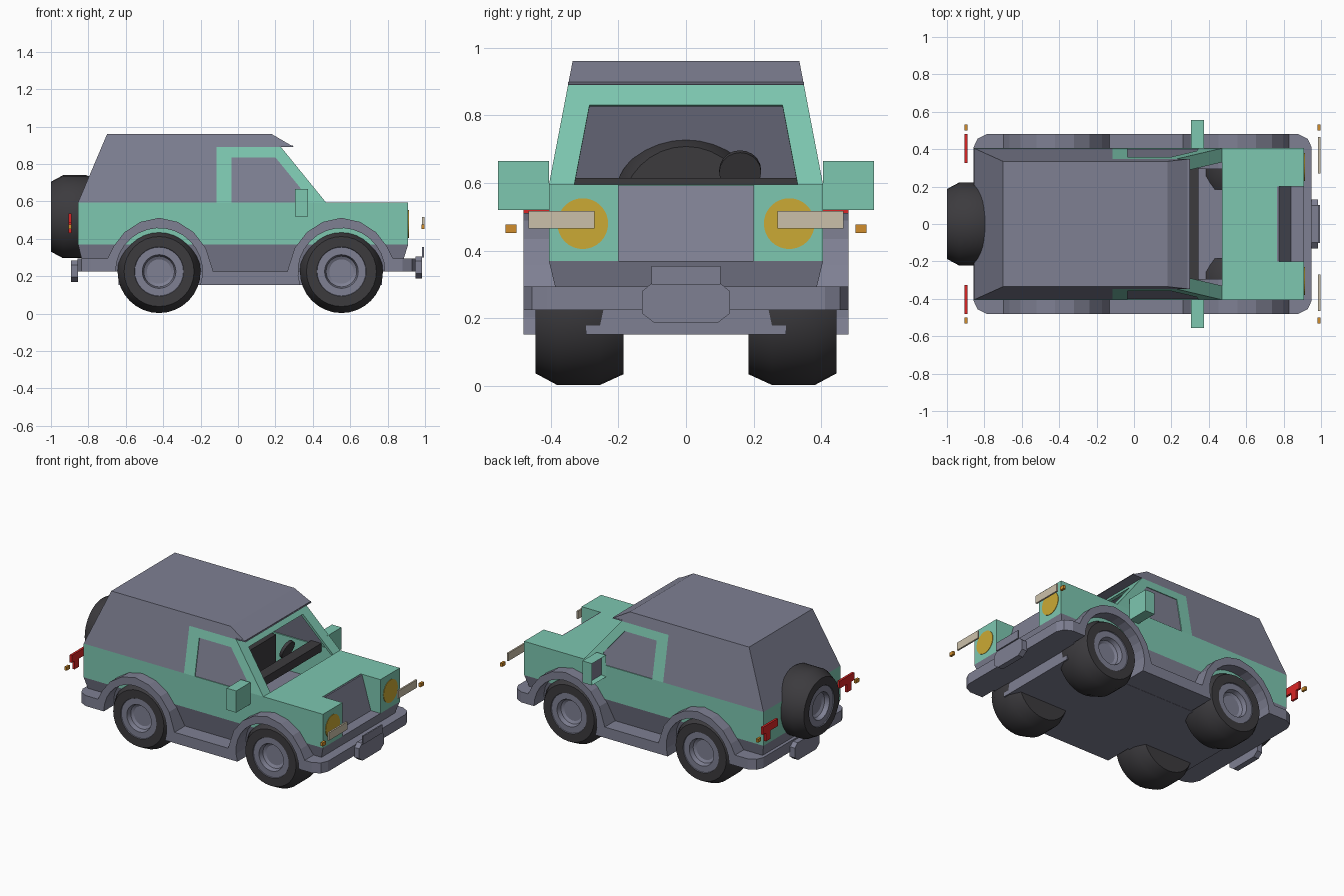
import bpy, bmesh
from math import sin, cos, pi, radians
from mathutils import Vector, Matrix

if "Cube" in bpy.data.objects:
    bpy.data.objects.remove(bpy.data.objects["Cube"])


def material(name, r, g, b):
    m = bpy.data.materials.new(name)
    m.use_nodes = True
    m.diffuse_color = (r, g, b, 1)
    m.node_tree.nodes["Principled BSDF"].inputs["Base Color"].default_value = (r, g, b, 1)
    return m


GREEN = material("mint green", .205, .57, .435)
GREY = material("slate grey", .21, .215, .29)
RUBBER = material("dark rubber", .045, .043, .048)
GOLD = material("headlight gold", .60, .40, .035)
BEIGE = material("lamp beige", .60, .53, .40)
ORANGE = material("signal orange", .64, .27, .025)
RED = material("tail red", .70, .018, .018)


def finish(name, bm, mats, smooth=False):
    bmesh.ops.recalc_face_normals(bm, faces=bm.faces)
    me = bpy.data.meshes.new(name)
    bm.to_mesh(me)
    bm.free()
    for m in mats:
        me.materials.append(m)
    if smooth:
        me.shade_smooth()
        me.set_sharp_from_angle(angle=radians(30))
    o = bpy.data.objects.new(name, me)
    bpy.context.collection.objects.link(o)
    return o


def prism(name, pts, offset, mat, smooth=False):
    """Polygon pushed along an offset into a closed solid."""
    bm = bmesh.new()
    off = Vector(offset)
    a = [bm.verts.new(p) for p in pts]
    b = [bm.verts.new(Vector(p) + off) for p in pts]
    bm.faces.new(a)
    bm.faces.new(b[::-1])
    for i in range(len(a)):
        j = (i + 1) % len(a)
        bm.faces.new((a[i], b[i], b[j], a[j]))
    return finish(name, bm, [mat], smooth)


def box(name, x, y, z, mat):
    pts = [(x[0], y[0], z[0]), (x[1], y[0], z[0]), (x[1], y[1], z[0]), (x[0], y[1], z[0])]
    return prism(name, pts, (0, 0, z[1] - z[0]), mat)


def side(s, y0, y1):
    return sorted((s * y0, s * y1))


def wheel(name, centre, turn):
    """Lathe a tyre and hub around z, then turn the axis outward."""
    profile = [(0, 0), (.19, 0), (.222, .07), (.222, .195), (.187, .26), (.132, .26),
               (.13, .255), (.09, .255), (.082, .225), (.065, .215), (0, .215)]
    bm = bmesh.new()
    n = 32
    rings = []
    for r, h in profile:
        count = n if r else 1
        rings.append([bm.verts.new((r * cos(2 * pi * i / n), r * sin(2 * pi * i / n), h))
                      for i in range(count)])
    for k, (a, b) in enumerate(zip(rings, rings[1:])):
        for i in range(n):
            j = (i + 1) % n
            quad = [a[i % len(a)], a[j % len(a)], b[j % len(b)], b[i % len(b)]]
            f = bm.faces.new(list(dict.fromkeys(quad)))
            f.material_index = 1 if k > 4 else 0
    o = finish(name, bm, [RUBBER, GREY], True)
    o.matrix_world = Matrix.Translation(centre) @ turn


# Wheels
FRONT_X, REAR_X, AXLE = .553, -.422, .225
for s, label in ((1, "left"), (-1, "right")):
    for x, end in ((FRONT_X, "front"), (REAR_X, "rear")):
        wheel(f"{end}_{label}_wheel", (x, s * .185, AXLE), Matrix.Rotation(-s * pi / 2, 4, "X"))
wheel("spare_wheel", (-.74, 0, .518), Matrix.Rotation(-pi / 2, 4, "Y"))

# Underbody and tapered skirt
box("underbody", (-.64, .77), (-.295, .295), (.152, .24), GREY)
bm = bmesh.new()
bmesh.ops.create_cube(bm, size=1)
for v in bm.verts:
    top = v.co.z > 0
    x = (.91 if top else .865) if v.co.x > 0 else (-.855 if top else -.82)
    y = .405 if top else .37
    v.co = (x, y if v.co.y > 0 else -y, .37 if top else .225)
finish("skirt", bm, [GREY])

# Lower body: sides, tail and bonnet with a sloped grille notch
for s in (1, -1):
    box("body_side", (-.855, .47), side(s, .385, .405), (.37, .595), GREEN)
    box("bonnet_side", (.47, .91), side(s, .2, .405), (.37, .595), GREEN)
box("tailgate", (-.855, -.835), (-.385, .385), (.37, .595), GREEN)
box("bonnet_middle", (.47, .765), (-.2, .2), (.37, .595), GREEN)
prism("grille", [(.765, -.2, .37), (.765, -.2, .592), (.775, -.2, .592), (.84, -.2, .37)],
      (0, .4, 0), GREY)


# Cabin shell with leaning sides
def lean(x, z, s):
    return (x, s * (.405 - .192 * (z - .595)), z)


BELT, RAIL, TOP = .595, .89, .96
shell = [(-.855, BELT), (-.115, BELT), (-.115, RAIL), (.30, RAIL), (.18, TOP), (-.70, TOP)]
door = [(-.115, BELT), (-.115, RAIL), (.23, RAIL), (.47, BELT), (.345, BELT),
        (.335, .67), (.20, .835), (-.035, .835), (-.035, BELT)]
pane = [(-.04, BELT), (-.04, .84), (.205, .84), (.35, .67), (.35, BELT)]
for s in (1, -1):
    prism("cabin_side", [lean(x, z, s) for x, z in shell], (0, -s * .015, 0), GREY)
    prism("door_frame", [lean(x, z, s) for x, z in door], (0, -s * .015, 0), GREEN)
    glass = prism("side_window", [lean(x, z, s) for x, z in pane], (0, -s * .007, 0), GREY)
    glass.location.y = -s * .005


def span(a, b):
    return [lean(*a, 1), lean(*b, 1), lean(*b, -1), lean(*a, -1)]


prism("cabin_back", span((-.855, BELT), (-.70, TOP)), (.015, 0, -.003), GREY)
prism("roof", span((-.70, TOP), (.18, TOP)), (0, 0, -.015), GREY)
prism("roof_visor", span((.18, TOP), (.30, RAIL)), (-.02, 0, 0), GREY)
prism("visor_underside", span((.22, RAIL), (.295, RAIL)), (0, 0, .008), GREY)

# Windscreen frame, open in the middle
screen = [(.405, BELT), (.348, RAIL), (-.348, RAIL), (-.405, BELT),
          (-.33, BELT), (-.285, .83), (.285, .83), (.33, BELT)]
prism("windscreen_frame", [(.47 - .8136 * (z - BELT), y, z) for y, z in screen],
      (-.02, 0, -.004), GREEN)

# Interior
box("dashboard", (.27, .345), (-.385, .385), (.56, .615), RUBBER)
box("seat_bench", (-.05, .03), (-.36, .36), (.37, .60), RUBBER)
bm = bmesh.new()
bmesh.ops.create_cone(bm, cap_ends=True, segments=20, radius1=.062, radius2=.062, depth=.02)
steering = finish("steering_wheel", bm, [RUBBER], True)
steering.matrix_world = Matrix.Translation((.25, .16, .635)) @ Matrix.Rotation(radians(-70), 4, "Y")

# Wheel arches joined by the sill
ARCH = [(-.275, .295), (-.243, .36), (-.185, .435), (-.10, .49), (0, .512),
        (.10, .49), (.185, .435), (.25, .35), (.29, .225)]


def opening(cx, start, end):
    return [(cx + .232 * cos(radians(start + (end - start) * i / 16)),
             AXLE + .232 * sin(radians(start + (end - start) * i / 16))) for i in range(17)]


trim = [(REAR_X - .275, AXLE)] + [(REAR_X + x, z) for x, z in ARCH]
trim += [(FRONT_X - x, z) for x, z in reversed(ARCH)] + [(FRONT_X + .275, AXLE)]
trim += opening(FRONT_X, 0, 198) + opening(REAR_X, -18, 180)
for s in (1, -1):
    prism("arch_trim", [(x, s * .295, z) for x, z in trim], (0, s * .185, 0), GREY)


# Bumpers with rounded corners, each carrying an octagonal plate
def bumper(name, inner, outer, chamfer):
    half = [(inner, .48), (outer - chamfer, .48), (outer - chamfer * .3, .455), (outer, .41)]
    loop = half + [(x, -y) for x, y in reversed(half)]
    prism(name, [(x, y, AXLE) for x, y in loop], (0, 0, .07), GREY)


bumper("front_bumper", .80, .95, .07)
bumper("rear_bumper", -.68, -.858, -.07)
octagon = [(.13, .215), (.13, .28), (.10, .305), (-.10, .305),
           (-.13, .28), (-.13, .215), (-.095, .188), (.095, .188)]
prism("front_winch", [(.948, y, z) for y, z in octagon], (.037, 0, 0), GREY)
prism("rear_hitch", [(-.856, y, z - .02) for y, z in octagon], (-.038, 0, 0), GREY)
box("front_plate", (.985, .994), (-.102, .102), (.30, .355), GREY)

# Lamps and mirrors
for s in (1, -1):
    ring = [(.908, s * .305 + .075 * cos(pi * i / 16), .48 + .075 * sin(pi * i / 16))
            for i in range(32)]
    prism("headlight", ring, (.005, 0, 0), GOLD)
    box("front_lamp_bar", (.985, .996), side(s, .27, .465), (.465, .517), BEIGE)
    box("front_signal", (.982, .998), side(s, .50, .533), (.453, .477), ORANGE)
    box("tail_lamp", (-.905, -.89), side(s, .325, .48), (.485, .535), RED)
    box("tail_lamp_leg", (-.905, -.89), side(s, .405, .45), (.43, .485), RED)
    box("rear_signal", (-.905, -.89), side(s, .50, .533), (.453, .477), ORANGE)
    mirror = box("side_mirror", (.305, .375), side(s, .405, .555), (.52, .665), GREEN)
    mirror.data.materials.append(GREY)
    bm = bmesh.new()
    bm.from_mesh(mirror.data)
    back = [f for f in bm.faces if f.normal.x < -.9]
    bmesh.ops.inset_region(bm, faces=back, thickness=.012, depth=-.03)
    back[0].material_index = 1
    bm.to_mesh(mirror.data)
    bm.free()
